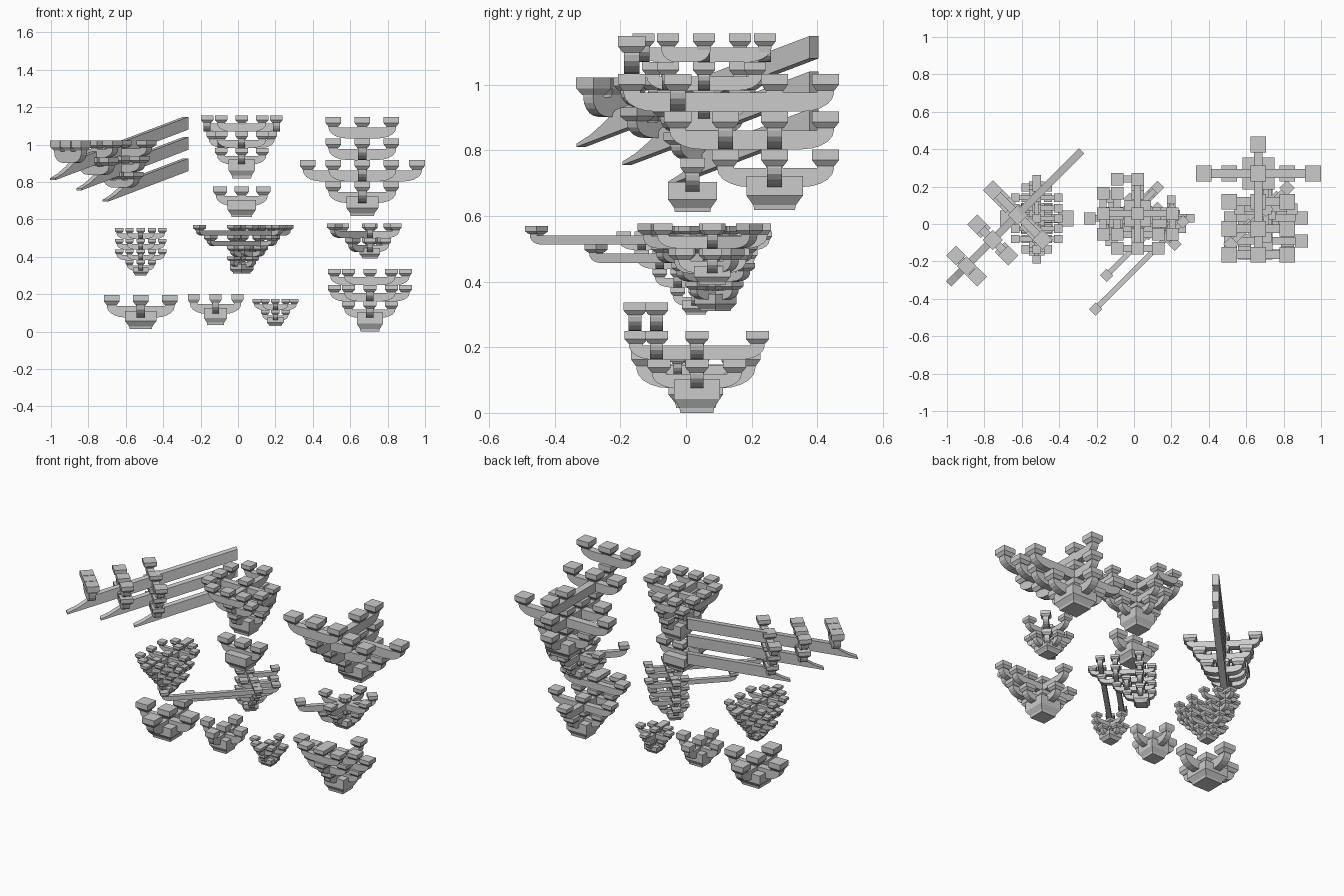
import bpy, bmesh
from math import sin, cos, pi, radians

if "Cube" in bpy.data.objects:
    bpy.data.objects.remove(bpy.data.objects["Cube"])

X, Y, U, V = 0, 90, 45, -45   # arm directions in degrees


class Bracket:
    """One bracket set: a seat block with tiers of curved arms and bearing blocks."""

    def __init__(self, name, cx, cy, z_arm, pitch, w, turn=0):
        self.name, self.c, self.z, self.p, self.w, self.turn = name, (cx, cy), z_arm, pitch, w, turn
        self.bm = bmesh.new()

    def prism(self, pts, ang, org, width):
        a = radians(ang)
        rings = []
        for s in (-width / 2, width / 2):
            rings.append([self.bm.verts.new((org[0] + u * cos(a) - s * sin(a),
                                             org[1] + u * sin(a) + s * cos(a), z)) for u, z in pts])
        n = len(pts)
        self.bm.faces.new(rings[0])
        self.bm.faces.new(rings[1][::-1])
        for i in range(n):
            j = (i + 1) % n
            self.bm.faces.new((rings[0][j], rings[0][i], rings[1][i], rings[1][j]))

    def block(self, x, y, ang, layers):
        # stacked square sections: (z, half width)
        a = radians(ang)
        rings = []
        for z, h in layers:
            rings.append([self.bm.verts.new((x + (i * cos(a) - j * sin(a)) * h,
                                             y + (i * sin(a) + j * cos(a)) * h, z))
                          for i, j in ((-1, -1), (1, -1), (1, 1), (-1, 1))])
        self.bm.faces.new(rings[0][::-1])
        self.bm.faces.new(rings[-1])
        for r, q in zip(rings, rings[1:]):
            for i in range(4):
                j = (i + 1) % 4
                self.bm.faces.new((r[i], r[j], q[j], q[i]))

    def seat(self, z0, half):
        h = self.z + self.p * .3 - z0
        self.block(*self.c, self.turn, [(z0, half * .72), (z0 + h * .14, half * .75),
                                        (z0 + h * .42, half), (z0 + h, half)])

    def arm(self, level, ang, lo, hi, off=(0, 0)):
        p, w = self.p, self.w
        ox, oy = self.c[0] + off[0], self.c[1] + off[1]
        z = self.z + level * p
        neck, top, dip = .31 * w, z + .58 * p, z + .5 * p
        rx, rz = min(.85 * p, (hi - lo) * .4), .5 * p
        # rounded underside, then the notched top from right to left
        curve = [(1 - sin(pi / 2 * i / 5), 1 - cos(pi / 2 * i / 5)) for i in range(6)]
        pts = [(lo - neck + rx * cx, z + rz * cz) for cx, cz in reversed(curve)]
        pts += [(hi + neck - rx * cx, z + rz * cz) for cx, cz in curve]
        spots = [hi, 0, lo] if lo < -w and hi > w else [hi, lo]
        for s in spots:
            if s != hi:
                pts.append((s + neck, dip))
            pts += [(s + neck, top), (s - neck, top)]
            if s != lo:
                pts.append((s - neck, dip))
        self.prism(pts, ang, (ox, oy), .56 * w)
        a = radians(ang)
        for s in spots:
            self.block(ox + s * cos(a), oy + s * sin(a), ang,
                       [(top - .02 * p, .33 * w), (top + .14 * p, w / 2), (z + p, w / 2)])

    def cross(self, level, hx, hy):
        self.arm(level, X + self.turn, -hx, hx)
        self.arm(level, Y + self.turn, -hy, hy)

    def finish(self):
        bmesh.ops.recalc_face_normals(self.bm, faces=self.bm.faces)
        me = bpy.data.meshes.new(self.name)
        self.bm.to_mesh(me)
        self.bm.free()
        bpy.context.collection.objects.link(bpy.data.objects.new(self.name, me))


# single-tier sets
b = Bracket("large_cross_bracket", -.52, .03, .075, .122, .085)
b.seat(.015, .083); b.cross(0, .155, .155); b.finish()

b = Bracket("medium_cross_bracket", -.12, .03, .095, .105, .063)
b.seat(.035, .062); b.cross(0, .117, .117); b.finish()

b = Bracket("single_arm_bracket", .02, .02, .672, .105, .075)
b.seat(.612, .075); b.arm(0, X, -.115, .115); b.finish()

# small two-tier set
b = Bracket("small_two_tier_bracket", .2, .03, .058, .058, .045)
b.seat(.03, .045)
b.cross(0, .055, .055)
b.cross(1, .1, .1)
b.arm(1, X, -.055, .055, (0, -.055))
b.finish()

# three-tier set stepping to the front
b = Bracket("stepped_three_tier_bracket", .705, .033, .075, .087, .07)
b.seat(0, .07)
b.cross(0, .115, .115)
b.cross(1, .19, .185)
b.arm(1, X, -.115, .115, (0, -.123))
b.arm(2, X, -.19, .19, (0, -.123))
b.arm(2, X, -.115, .115, (0, -.188))
b.finish()

# three-tier set with rows around a corner
b = Bracket("square_three_tier_bracket", .02, .055, .895, .087, .067)
b.seat(.82, .07)
b.cross(0, .11, .11)
b.cross(1, .155, .155)
b.cross(2, .185, .185)
b.arm(1, X, -.11, .11, (0, -.11))
b.arm(1, Y, -.11, .11, (-.11, 0))
for ang, off in ((X, (0, -.185)), (Y, (-.185, 0))):
    b.arm(2, ang, -.11, .11, off)
for ang, off in ((X, (0, .185)), (Y, (.185, 0))):
    b.arm(2, ang, -.11, 0, off)
b.finish()

# small four-tier set with dense rows
b = Bracket("dense_four_tier_bracket", -.52, .03, .325, .057, .045)
b.seat(.3, .042)
for i in range(4):
    b.arm(i, Y, -.055 * (i + 1), .055 * (i + 1) if i < 3 else .21)
    for k in range(-i, i + 1):
        d = i - abs(k)
        if d < 2 or k == 0:
            h = .115 if d else .06
            b.arm(i, X, -h, h, (0, .055 * k))
b.finish()

# diagonal set with two long arms
b = Bracket("long_arm_diagonal_bracket", .02, .09, .345, .056, .05, turn=45)
b.seat(.31, .045)
v = lambda d: (d * .7071, -d * .7071)
b.arm(0, U, -.06, .07); b.arm(0, V, -.06, .08)
b.arm(1, U, -.06, .12); b.arm(1, V, -.06, .14)
b.arm(1, U, -.06, .07, v(.08))
b.arm(2, V, -.06, .226)
b.arm(2, U, -.375, .1, v(.14))
b.arm(2, U, -.06, .13)
b.arm(3, V, -.06, .28)
b.arm(3, U, -.545, .115, v(.226))
b.arm(3, U, -.06, .12, v(.14))
b.arm(3, U, -.06, .15)
b.finish()

# corner set with a diagonal arm
b = Bracket("corner_bracket", .705, .08, .425, .076, .058)
b.seat(.39, .055)
b.cross(0, .085, .085)
b.cross(1, .14, .15)
b.arm(0, U, -.13, .08)
b.arm(1, U, -.265, .16)
b.finish()

# tall set reaching forward
b = Bracket("tall_projecting_bracket", .665, .27, .688, .115, .083)
b.seat(.618, .086)
b.arm(0, X, -.155, .155)
b.arm(0, Y, -.15, .155)
b.arm(1, X, -.292, .292)
b.arm(1, Y, -.295, .155)
b.arm(1, X, -.155, .155, (0, -.15))
b.arm(2, X, -.155, .155, (0, -.295))
b.arm(2, Y, -.435, .155)
b.arm(3, X, -.155, .155, (0, -.435))
b.finish()

# three slanted beams carrying cross arms
r2 = 2 ** .5
b = Bracket("slanted_beams", 0, .67, 0, .1, .075)
for tip, z_end in ((-.99, 1.08), (-.85, .972), (-.71, .858)):
    low = lambda x: z_end + .38 * (x + .28)
    pts = [(tip, low(tip)), (-.28, low(-.28)), (-.28, low(-.28) + .068),
           (tip + .12, low(tip + .12) + .068), (tip + .08, low(tip + .08) + .04),
           (tip + .04, low(tip + .04) + .02), (tip, low(tip) + .01)]
    b.prism([(x * r2, z) for x, z in pts], U, b.c, .04)
b.finish()

for n, (x, pitch, halves) in enumerate(((-.895, .12, [.08]), (-.755, .092, [.09, .118]),
                                        (-.622, .084, [.09, .135, .187]))):
    b = Bracket(f"beam_cross_arms_{n + 1}", x, x + .67, 1.022 - pitch * len(halves), pitch, .075)
    for i, h in enumerate(halves):
        b.arm(i, V, -h, h)
    b.finish()
